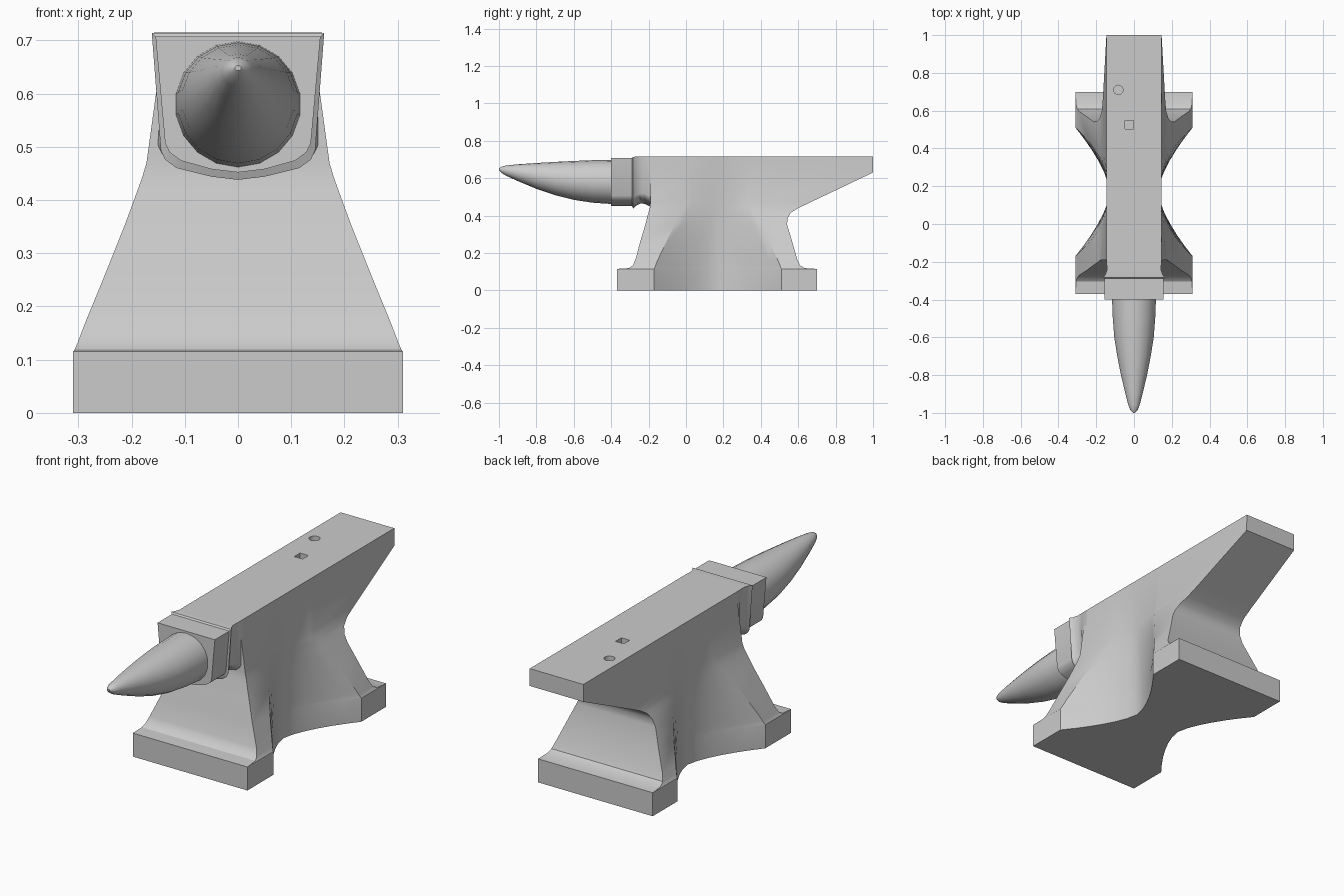
import bpy, bmesh, math

if "Cube" in bpy.data.objects:
    bpy.data.objects.remove(bpy.data.objects["Cube"])


def loft(name, rings):
    """Skin a list of equal-length closed rings and cap both ends."""
    bm = bmesh.new()
    loops = [[bm.verts.new(p) for p in r] for r in rings]
    n = len(loops[0])
    for a, b in zip(loops, loops[1:]):
        for i in range(n):
            j = (i + 1) % n
            bm.faces.new((a[i], a[j], b[j], b[i]))
    bm.faces.new(loops[0][::-1])
    bm.faces.new(loops[-1])
    bmesh.ops.recalc_face_normals(bm, faces=bm.faces)
    me = bpy.data.meshes.new(name)
    bm.to_mesh(me)
    bm.free()
    ob = bpy.data.objects.new(name, me)
    bpy.context.collection.objects.link(ob)
    return ob


def activate(ob):
    bpy.ops.object.select_all(action='DESELECT')
    ob.select_set(True)
    bpy.context.view_layer.objects.active = ob


def smooth(ob, deg=30):
    activate(ob)
    bpy.ops.object.shade_smooth_by_angle(angle=math.radians(deg))


# Body: horizontal outlines, pinched at the waist
def body_ring(z, yf, yb, wf, wb, kf, kb, wk, ww):
    mid, steps, power = 0.17, 6, 1.5
    side = [(wf, yf)]
    for i in range(steps + 1):
        u = i / steps
        side.append((ww + (wk - ww) * (1 - u) ** power, kf + (mid - kf) * u))
    for i in range(steps - 1, -1, -1):
        u = i / steps
        side.append((ww + (wk - ww) * (1 - u) ** power, kb + (mid - kb) * u))
    side.append((wb, yb))
    return [(x, y, z) for x, y in side] + [(-x, y, z) for x, y in reversed(side)]


# z, front y, back y, front/back half width, front/back knee y, knee width, waist width
levels = [
    (0.0, -.37, .70, .31, .31, -.17, .51, .31, .126),
    (.115, -.37, .70, .31, .31, -.17, .51, .31, .127),
    (.119, -.305, .635, .307, .307, -.168, .508, .307, .127),
    (.133, -.285, .61, .301, .301, -.163, .503, .301, .127),
    (.165, -.27, .595, .289, .289, -.15, .49, .288, .128),
    (.26, -.245, .568, .25, .25, -.105, .445, .245, .13),
    (.35, -.218, .541, .214, .214, -.06, .40, .208, .132),
    (.385, -.209, .542, .201, .197, -.04, .38, .193, .133),
    (.415, -.201, .56, .19, .182, -.025, .365, .181, .134),
    (.44, -.194, .60, .181, .170, -.01, .35, .172, .135),
    (.47, -.19, .663, .172, .165, .0, .36, .164, .136),
    (.63, -.19, 1.0, .150, .146, .0, .36, .149, .142),
    (.715, -.19, 1.0, .145, .145, .0, .36, .145, .145),
]
body = loft("body", [body_ring(*l) for l in levels])

# Hardy hole and pritchel hole
bpy.ops.mesh.primitive_cube_add(size=1, location=(-.025, .525, .70))
square_cut = bpy.context.object
square_cut.scale = (.045, .045, .2)
bpy.ops.mesh.primitive_cylinder_add(vertices=16, radius=.025, depth=.2,
                                    location=(-.083, .71, .70))
for cutter in (square_cut, bpy.context.object):
    cutter.hide_render = True
    activate(body)
    mod = body.modifiers.new("hole", 'BOOLEAN')
    mod.operation, mod.solver, mod.object = 'DIFFERENCE', 'EXACT', cutter
    bpy.ops.object.modifier_apply(modifier=mod.name)
    bpy.data.objects.remove(cutter)
smooth(body)


# Step block and neck: U-shaped sections along y
def u_ring(y, top, wt, ws, low):
    half = [(wt, top), (ws, low + .055), (ws - .008, low + .038),
            (ws - .03, low + .022), (.05, low + .006)]
    return ([(x, y, z) for x, z in half] + [(0, y, low)]
            + [(-x, y, z) for x, z in reversed(half)])


step = loft("step_block", [u_ring(*s) for s in (
    (-.40, .707, .155, .137, .452),
    (-.289, .707, .155, .137, .452),
    (-.283, .714, .162, .145, .438),
    (-.268, .715, .152, .138, .452),
    (-.245, .715, .144, .132, .464),
    (-.22, .715, .144, .135, .463),
    (-.205, .715, .145, .145, .455),
    (-.17, .715, .145, .158, .440),
)])
smooth(step)

# Horn: tapering round sections that rise toward the tip
horn_rings = []
for y, top, low, w in ((-.38, .698, .462, .118), (-.40, .698, .462, .118),
                       (-.50, .696, .469, .114), (-.60, .692, .484, .106),
                       (-.70, .687, .509, .090), (-.80, .681, .543, .070),
                       (-.90, .674, .585, .046), (-.96, .668, .612, .030),
                       (-.985, .662, .627, .020), (-1.0, .653, .643, .006)):
    c, r = (top + low) / 2, (top - low) / 2
    horn_rings.append([(w * math.sin(a), y, c + r * math.cos(a))
                       for a in (math.tau * i / 18 for i in range(18))])
smooth(loft("horn", horn_rings), 40)
